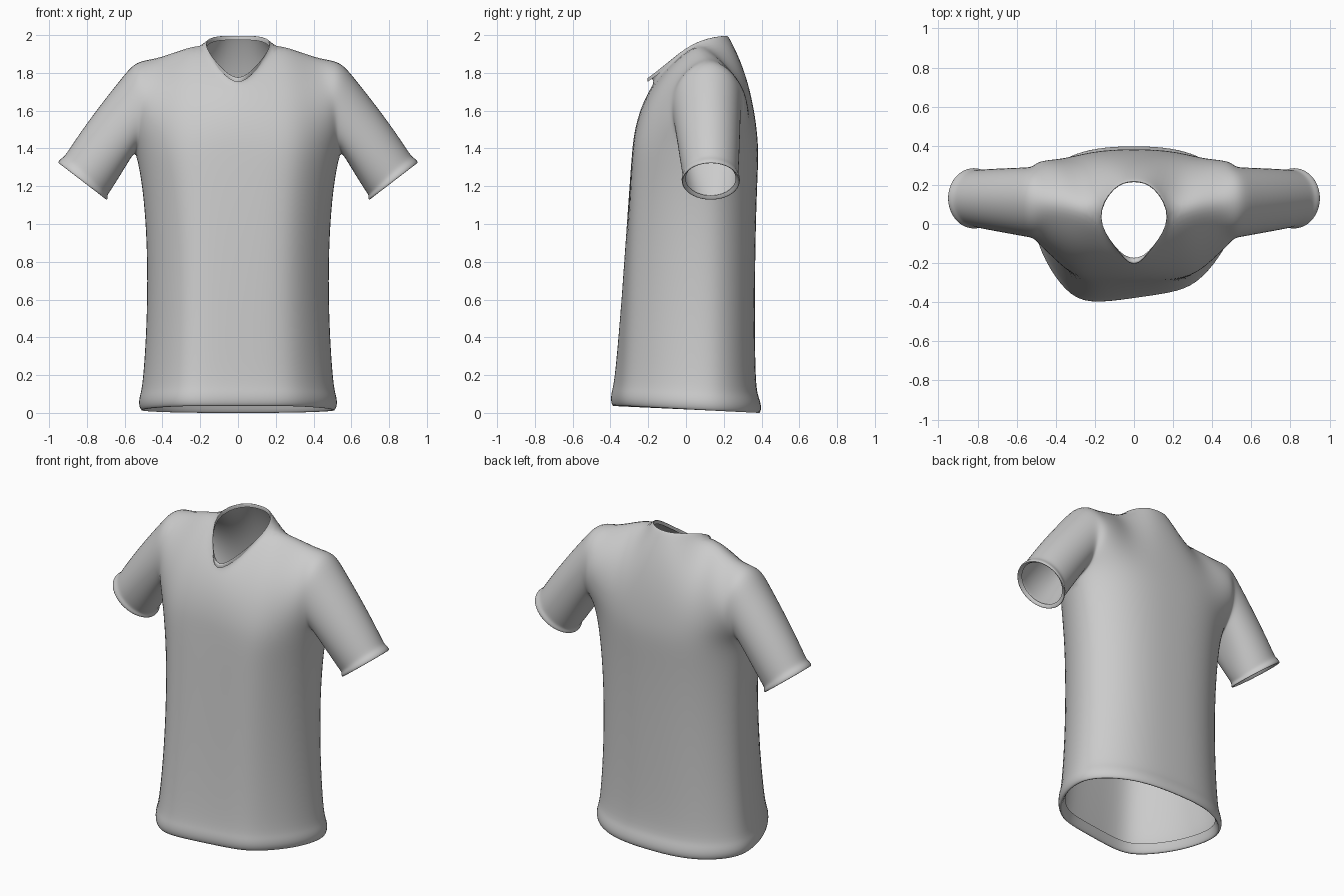
import bpy, bmesh, math
from mathutils import Vector as V

if "Cube" in bpy.data.objects:
    bpy.data.objects.remove(bpy.data.objects["Cube"])

STEPS = 6          # rows between armpit and shoulder
SIDE_Y = 0.10      # depth of the side seam

# body levels: height, half width, front y, back y
LEVELS = [(0.07, .495, -.335, .36), (-.006, .515, -.362, .386), (0.04, .54, -.382, .404),
          (0.095, .53, -.375, .388), (0.14, .515, -.362, .369), (0.5, .49, -.337, .365),
          (0.9, .49, -.315, .368), (1.2, .515, -.298, .377), (1.375, .55, -.286, .386)]
ARMPIT = LEVELS[-1][0]
# half cross-sections from centre to side seam: x fraction, depth fraction
FRONT = [(0, 1), (.28, 1), (.55, .965), (.76, .72), (.93, .39), (1, 0)]
BACK = [(0, 1), (.28, .985), (.55, .89), (.78, .67), (.94, .36), (1, 0)]
# top edges from centre neck, round the neck, then out along the shoulder
SHOULDER = [V((.21, .06, 1.975)), V((.31, .09, 1.94)), V((.43, .115, 1.895)), V((.545, .125, 1.874))]
FRONT_TOP = [V((0, -.18, 1.735)), V((.10, -.12, 1.81))] + SHOULDER
BACK_TOP = [V((0, .245, 1.968)), V((.11, .225, 1.97))] + SHOULDER
FRONT_RIM = [V((0, -.245, 1.76)), V((.095, -.125, 1.84)), V((.2, .03, 1.975))]
BACK_RIM = [V((0, .222, 2.006)), V((.105, .198, 2.012)), V((.2, .03, 1.975))]
# fullness towards the armhole, per column
FRONT_BULGE = [0, 0, 0, -.03, -.09, -.19]
BACK_BULGE = [0, 0, .03, .09, .15, .185]
# sleeve rings: position along sleeve, ring scale (last one folds inside the cuff)
RINGS = [(0, 1), (.15, 1), (.4, 1), (.65, 1), (.86, .99), (.92, .98), (.96, 1.07), (1, 1.04), (.95, .9)]


def lower_row(level, section, back):
    z, w, yf, yb = level
    row = []
    for fx, fy in section:
        y = SIDE_Y + fy * ((yb if back else yf) - SIDE_Y)
        row.append(V((fx * w, y, z - .05 * (y - .1) * (1 - z / ARMPIT))))
    return row


def upper_rows(start, top, bulge):
    rows = []
    for i in range(1, STEPS + 1):
        t = i / STEPS
        row = []
        for c, (a, b) in enumerate(zip(start, top)):
            if c == 5:      # armhole edge: half an ellipse
                p = a.lerp(b, t)
                p.z = a.z + (b.z - a.z) * (1 - math.cos(math.pi * t)) / 2
                p.x -= .03 * math.sin(math.pi * t)
            else:           # chest and back: curve over to the shoulder
                k = a.lerp(b, .12)
                k.z = a.z + .6 * (b.z - a.z)
                p = a * (1 - t) ** 2 + k * 2 * t * (1 - t) + b * t * t
            p.y += bulge[c] * max(0, math.sin(math.pi * t)) ** .85
            row.append(p)
        rows.append(row)
    return rows


def panel(section, top, bulge, back):
    rows = [lower_row(l, section, back) for l in LEVELS]
    return rows + upper_rows(rows[-1], top, bulge)


def collar(top, rim):
    return [top[:3], rim, [p - V((0, 0, .035)) for p in rim]]


def sleeve(front, back):
    first = len(LEVELS) - 1
    hole = [r[5] for r in front[first:]] + [r[5] for r in reversed(back[first:-1])]
    n = len(hole) - 1
    cuff, lift = [], []
    for i in range(n + 1):
        a = 2 * math.pi * i / n
        cuff.append(V((.828, .132, 1.22)) + V((.13, 0, .096)) * -math.cos(a)
                    + V((0, -.152, 0)) * math.sin(a))
        lift.append((1 - math.cos(a)) / 2)
    rows = []
    for s, scale in RINGS:
        ring = [h.lerp(c, s) + V((.008, 0, .008)) * l * math.sin(math.pi * s)
                for h, c, l in zip(hole, cuff, lift)]
        mid = sum(ring[:-1], V()) / n
        rows.append([mid + (p - mid) * scale for p in ring])
    return rows


def add_grid(bm, rows, sign):
    verts = [[bm.verts.new((p.x * sign, p.y, p.z)) for p in r] for r in rows]
    for r0, r1 in zip(verts, verts[1:]):
        for j in range(len(r0) - 1):
            bm.faces.new((r0[j], r0[j + 1], r1[j + 1], r1[j]))


# front, back, collar and sleeve, mirrored and stitched together
front = panel(FRONT, FRONT_TOP, FRONT_BULGE, False)
back = panel(BACK, BACK_TOP, BACK_BULGE, True)
parts = [front, back, collar(FRONT_TOP, FRONT_RIM), collar(BACK_TOP, BACK_RIM), sleeve(front, back)]
bm = bmesh.new()
for sign in (1, -1):
    for rows in parts:
        add_grid(bm, rows, sign)
bmesh.ops.remove_doubles(bm, verts=bm.verts, dist=.0005)

# loose front drape that swings out to one side at the hem
for v in bm.verts:
    if v.co.z < ARMPIT and v.co.y < SIDE_Y and abs(v.co.x) < .56:
        depth = min(1, (SIDE_Y - v.co.y) / .4)
        v.co.y += .037 * max(-1, min(1, v.co.x / .25)) * depth * (1 - v.co.z / ARMPIT)

bmesh.ops.recalc_face_normals(bm, faces=bm.faces)
mesh = bpy.data.meshes.new("shirt")
bm.to_mesh(mesh)
bm.free()
shirt = bpy.data.objects.new("shirt", mesh)
bpy.context.collection.objects.link(shirt)
for p in mesh.polygons:
    p.use_smooth = True
sub = shirt.modifiers.new("smooth_cloth", 'SUBSURF')
sub.levels = sub.render_levels = 2
